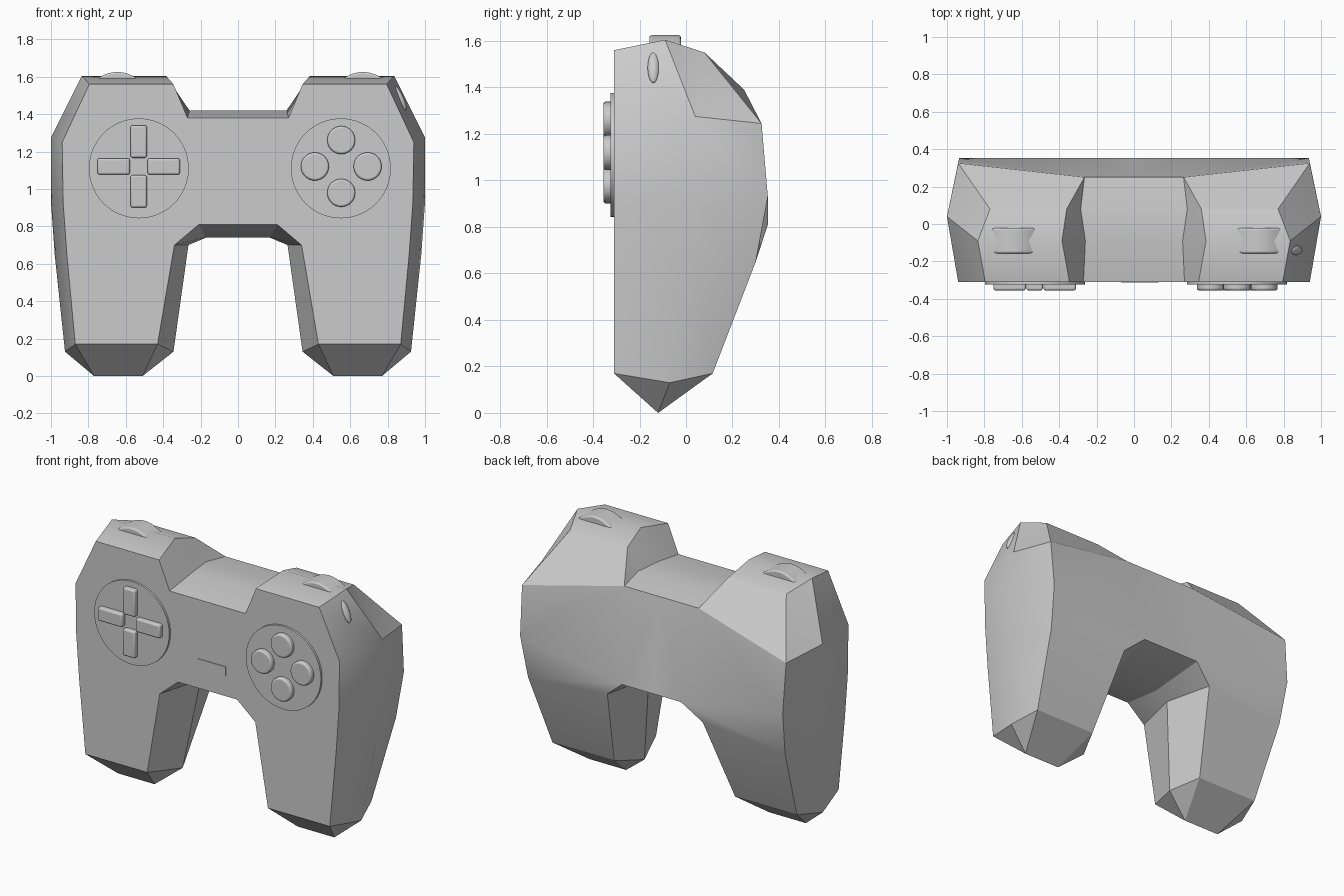
import bpy, bmesh, math
from mathutils import Matrix, Vector

if "Cube" in bpy.data.objects:
    bpy.data.objects.remove(bpy.data.objects["Cube"])

FRONT = -0.31


def finish(name, bm, bevel=0.0, angle=30):
    bmesh.ops.recalc_face_normals(bm, faces=bm.faces)
    me = bpy.data.meshes.new(name)
    bm.to_mesh(me)
    bm.free()
    ob = bpy.data.objects.new(name, me)
    bpy.context.collection.objects.link(ob)
    bpy.ops.object.select_all(action='DESELECT')
    ob.select_set(True)
    bpy.context.view_layer.objects.active = ob
    bpy.ops.object.shade_smooth_by_angle(angle=math.radians(angle))
    if bevel:
        mod = ob.modifiers.new("Bevel", 'BEVEL')
        mod.width, mod.segments = bevel, 3
        mod.limit_method = 'ANGLE'
        mod.angle_limit = math.radians(40)
    return ob


def slab(name, outline, y0, y1, bevel=0.0):
    """Extrude an (x, z) outline from y0 to y1."""
    bm = bmesh.new()
    face = bm.faces.new([bm.verts.new((x, y0, z)) for x, z in outline])
    ext = bmesh.ops.extrude_face_region(bm, geom=[face])
    for v in ext["geom"]:
        if isinstance(v, bmesh.types.BMVert):
            v.co.y = y1
    return finish(name, bm, bevel)


def circle(cx, cz, r, n):
    return [(cx + r * math.cos(2 * math.pi * i / n),
             cz + r * math.sin(2 * math.pi * i / n)) for i in range(n)]


def rect(cx, cz, w, h):
    return [(cx + sx * w / 2, cz + sz * h / 2)
            for sx, sz in ((-1, -1), (1, -1), (1, 1), (-1, 1))]


# Body: right half lofted from front to back, then mirrored.
# Point order: bridge top, shoulder, outer grip, grip tip, inner grip, bridge underside
front = [(x, FRONT, z) for x, z in (
    (0, 1.38), (.27, 1.38), (.345, 1.56), (.795, 1.56), (.94, 1.25), (.935, .93), (.915, .65),
    (.87, .17), (.87, .17), (.43, .17), (.43, .17), (.34, .70), (.21, .81), (0, .81))]
middle = [
    (0, -.09, 1.42), (.26, -.09, 1.42), (.385, -.09, 1.605), (.835, -.09, 1.605),
    (1, .04, 1.275), (1, .04, .93), (.98, .01, .65), (.925, -.07, .13),
    (.77, -.12, 0), (.51, -.12, 0), (.345, -.07, .13), (.265, 0, .70), (.17, 0, .74), (0, 0, .74)]
rear_top = [(0, .08, 1.415), (.285, .08, 1.415), (.36, .08, 1.55), (.77, .08, 1.55)]
back = [
    (0, .25, 1.39), (.265, .25, 1.39), (.265, .25, 1.39), (.94, .325, 1.245), (.94, .325, 1.245),
    (.935, .352, .93), (.915, .30, .65), (.87, .115, .17), (.87, .115, .17),
    (.43, .115, .17), (.43, .115, .17), (.34, .315, .70), (.21, .352, .81), (0, .352, .81)]

bm = bmesh.new()
rings = [[bm.verts.new(p) for p in ring]
         for ring in (front, middle, rear_top + middle[4:], back)]
bm.faces.new(rings[0])
for a, b in zip(rings, rings[1:]):
    for i in range(len(a) - 1):
        bm.faces.new((a[i], a[i + 1], b[i + 1], b[i]))
for idx in ((0, 1, 12, 13), (1, 4, 5, 12), (12, 5, 6, 11), (11, 6, 7, 10)):
    bm.faces.new([rings[3][i] for i in idx])
bmesh.ops.remove_doubles(bm, verts=bm.verts, dist=0.0005)
body = finish("body", bm)
mirror = body.modifiers.new("Mirror", 'MIRROR')
mirror.use_clip = True

# Round plates behind the controls
for name, cx in (("left_plate", -.53), ("right_plate", .55)):
    slab(name, circle(cx, 1.11, .267, 64), FRONT + .01, FRONT - .014)

# Direction pad keys
for i, (dx, dz) in enumerate(((0, 1), (0, -1), (1, 0), (-1, 0))):
    w, h = (.087, .173) if dz else (.173, .087)
    slab(f"direction_key_{i}", rect(-.531 + dx * .134, 1.12 + dz * .133, w, h),
         FRONT + .01, -.355, .011)
    # Round action buttons
    slab(f"action_button_{i}", circle(.552 + dx * .141, 1.12 + dz * .141, .075, 32),
         FRONT + .01, -.355, .011)

# Small centre plate, almost flush with the face
slab("centre_plate", rect(.03, .97, .2, .06), FRONT + .01, FRONT - .004)

# Arched shoulder buttons
for name, cx in (("left_shoulder_button", -.645), ("right_shoulder_button", .668)):
    arc = [(cx + .122 * t, 1.625 - .045 * t * t) for t in [i / 8 - 1 for i in range(17)]]
    slab(name, arc + [(cx + .122, 1.56), (cx - .122, 1.56)], -.157, -.022, .01)

# Slim side button lying on the right shoulder slope
bm = bmesh.new()
bmesh.ops.create_uvsphere(bm, u_segments=24, v_segments=12, radius=1)
slope = Vector((.147, 0, -.325))
bm.transform(Matrix.Translation((.866, -.14, 1.485))
             @ Vector((0, 0, -1)).rotation_difference(slope).to_matrix().to_4x4()
             @ Matrix.Diagonal((.02, .025, .072, 1)))
finish("side_button", bm)
